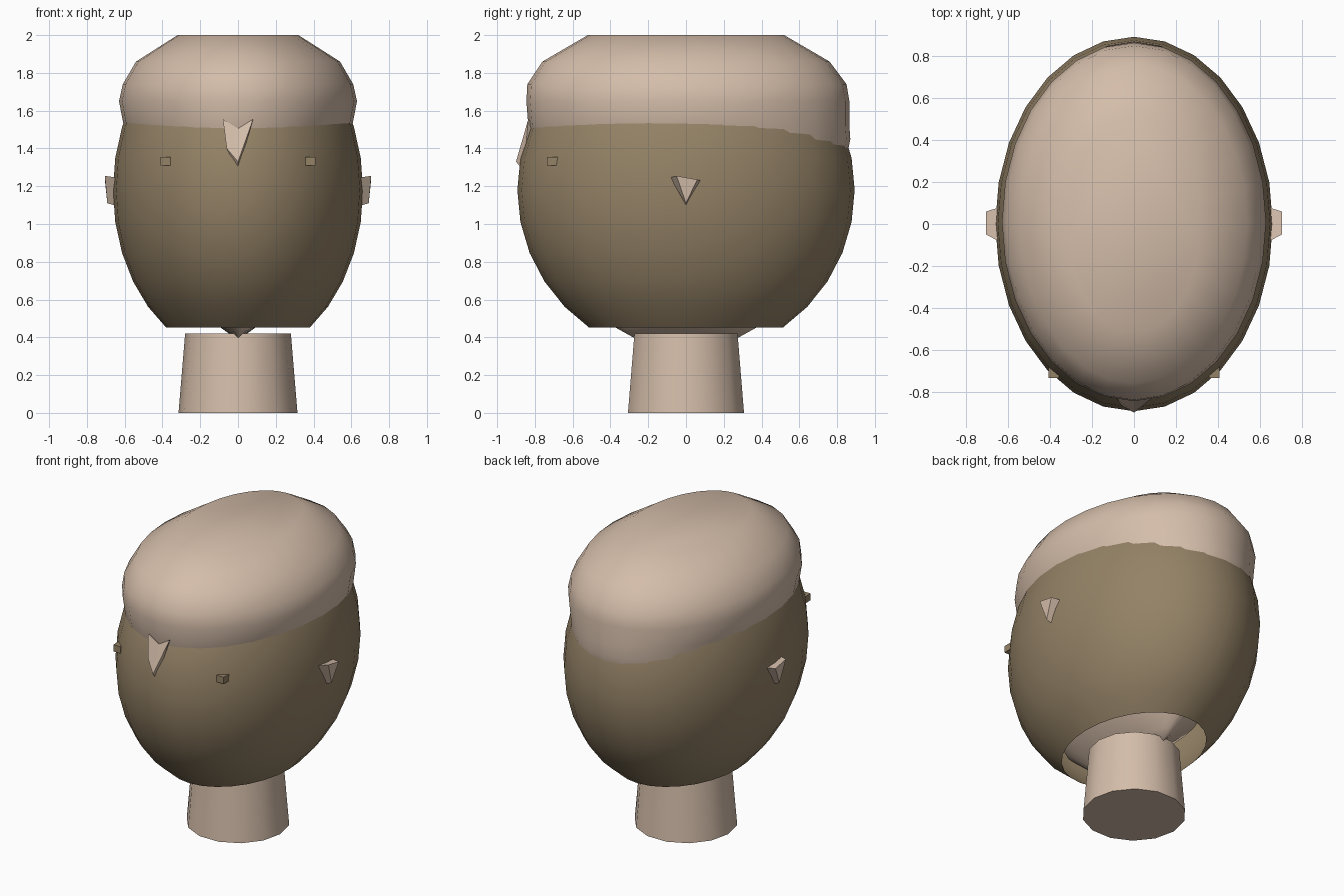
import bpy
import math

cube = bpy.data.objects.get("Cube")
if cube:
    bpy.data.objects.remove(cube, do_unlink=True)


def material(name, color):
    mat = bpy.data.materials.new(name)
    mat.use_nodes = True
    mat.diffuse_color = color
    node = mat.node_tree.nodes["Principled BSDF"]
    node.inputs["Base Color"].default_value = color
    node.inputs["Roughness"].default_value = 0.8
    return mat


skin = material("skin", (0.66, 0.51, 0.40, 1))
brown = material("brown", (0.296, 0.223, 0.133, 1))


def build(name, verts, faces, mat, smooth_angle=None):
    mesh = bpy.data.meshes.new(name)
    mesh.from_pydata(verts, [], faces)
    mesh.materials.append(mat)
    obj = bpy.data.objects.new(name, mesh)
    bpy.context.collection.objects.link(obj)
    if smooth_angle:
        bpy.ops.object.select_all(action="DESELECT")
        obj.select_set(True)
        bpy.context.view_layer.objects.active = obj
        bpy.ops.object.shade_smooth_by_angle(angle=math.radians(smooth_angle))
    return obj


def loft(name, rings, sides, mat, angle, capped=True):
    """Stack elliptical rings given as (z, x radius, y radius, y centre)."""
    verts, faces = [], []
    for z, rx, ry, yc in rings:
        for i in range(sides):
            a = math.tau * i / sides
            verts.append((rx * math.cos(a), yc + ry * math.sin(a), z))
    for r in range(len(rings) - 1):
        for i in range(sides):
            j = (i + 1) % sides
            low, high = r * sides, (r + 1) * sides
            faces.append((low + i, low + j, high + j, high + i))
    if capped:
        faces.append(tuple(reversed(range(sides))))
        top = (len(rings) - 1) * sides
        faces.append(tuple(range(top, top + sides)))
    return build(name, verts, faces, mat, angle)


# Neck
loft("neck", [(0, 0.315, 0.315, 0), (0.42, 0.28, 0.28, 0)], 14, skin, 40)

# Head: narrow chin hidden in the shell, broad flat-topped crown above it
head_rings = [
    (0.40, 0.02, 0.28, 0), (0.45, 0.09, 0.37, 0), (0.60, 0.30, 0.55, 0),
    (1.00, 0.50, 0.70, 0), (1.35, 0.57, 0.82, 0.03), (1.45, 0.585, 0.84, 0.03),
    (1.52, 0.605, 0.85, 0.015), (1.65, 0.63, 0.855, 0.01),
    (1.74, 0.61, 0.845, 0.005), (1.86, 0.54, 0.76, 0), (2.0, 0.32, 0.52, 0),
]
loft("head", head_rings, 28, skin, 80)

# Face shell: open band of an ellipsoid
shell_rings = []
for step in range(10):
    t = math.radians(-55 + 11 * step)
    c = math.cos(t)
    shell_rings.append((1.18 + 0.89 * math.sin(t), 0.662 * c, 0.893 * c, 0))
loft("face_shell", shell_rings, 28, brown, 40, capped=False)

# Ears and eyes, mirrored left and right
for side, label in ((1, "left"), (-1, "right")):
    outer = [(0.705, -0.05, 1.255), (0.705, 0.06, 1.235), (0.692, 0, 1.11)]
    inner = [(0.64, -0.085, 1.245), (0.64, 0.08, 1.23), (0.64, 0, 1.095)]
    faces = [(0, 1, 2), (3, 5, 4), (0, 3, 4, 1), (1, 4, 5, 2), (2, 5, 3, 0)]
    if side < 0:
        faces = [f[::-1] for f in faces]
    build(label + "_ear", [(side * x, y, z) for x, y, z in outer + inner], faces, skin)

    bpy.ops.mesh.primitive_cube_add(size=1, location=(side * 0.383, -0.705, 1.332))
    eye = bpy.context.object
    eye.name = label + "_eye"
    eye.scale = (0.052, 0.06, 0.045)
    eye.data.materials.append(brown)

# Nose: notched wedge running down to a point
nose = [(-0.08, -0.835, 1.555), (0.08, -0.835, 1.555), (0, -0.835, 1.505),
        (0, -0.9, 1.33), (0, -0.86, 1.28), (-0.06, -0.865, 1.40), (0, -0.72, 1.45)]
build("nose", nose, [(0, 5, 3, 2), (2, 3, 1), (1, 3, 4), (3, 5, 4),
                     (0, 2, 6), (2, 1, 6), (1, 4, 6), (5, 0, 6), (4, 5, 6)], skin)
